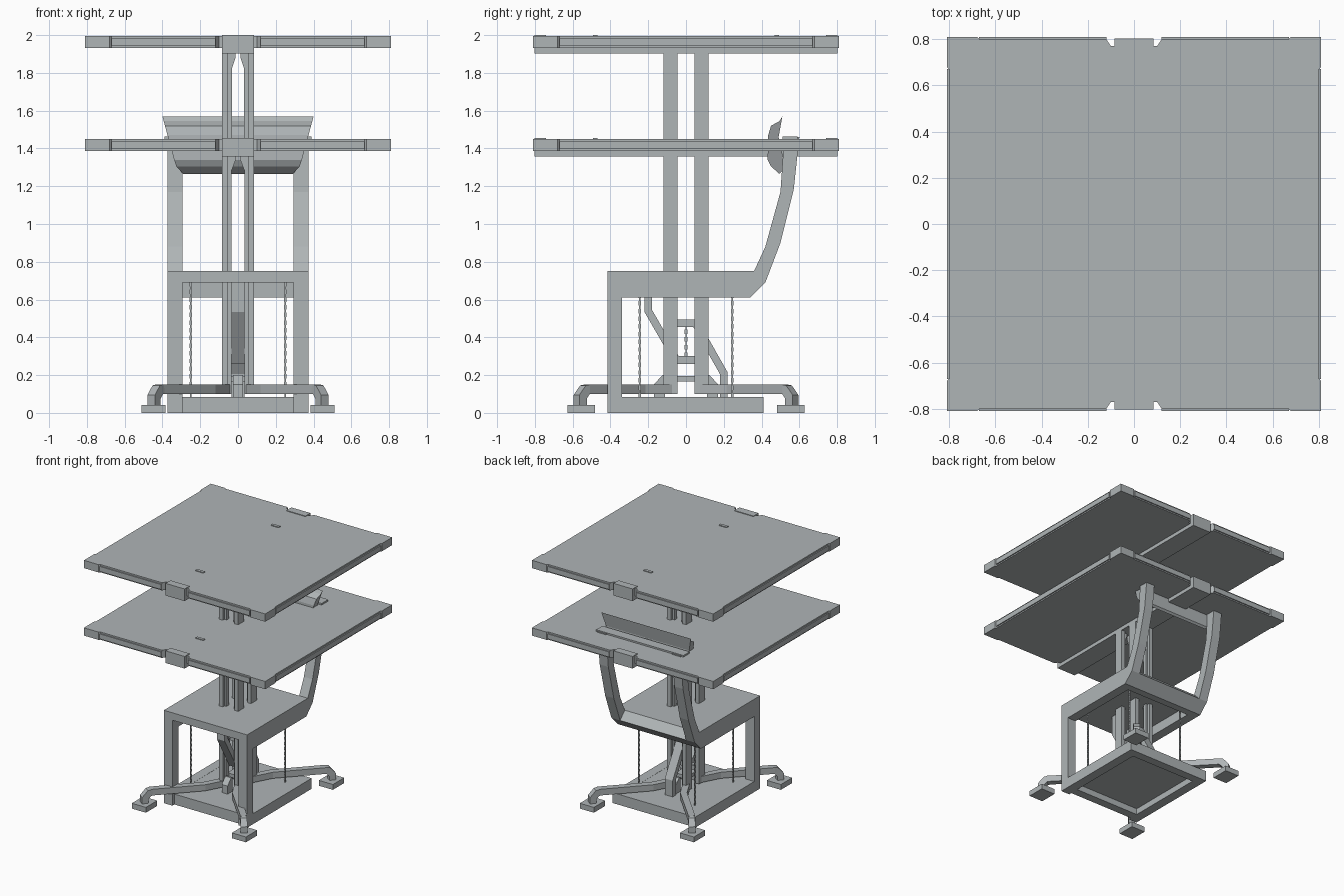
import bpy, bmesh
from mathutils import Vector

if "Cube" in bpy.data.objects:
    bpy.data.objects.remove(bpy.data.objects["Cube"])

grey = bpy.data.materials.new("blue_grey")
grey.diffuse_color = (0.43, 0.46, 0.47, 1)
grey.use_nodes = True
grey.node_tree.nodes["Principled BSDF"].inputs["Base Color"].default_value = grey.diffuse_color


def finish(name, bm):
    bmesh.ops.recalc_face_normals(bm, faces=bm.faces)
    me = bpy.data.meshes.new(name)
    bm.to_mesh(me)
    bm.free()
    me.materials.append(grey)
    ob = bpy.data.objects.new(name, me)
    bpy.context.collection.objects.link(ob)
    return ob


def add_box(bm, x0, x1, y0, y1, z0, z1):
    vs = bmesh.ops.create_cube(bm, size=1)["verts"]
    for v in vs:
        v.co = Vector(((x0 + x1) / 2 + v.co.x * (x1 - x0),
                       (y0 + y1) / 2 + v.co.y * (y1 - y0),
                       (z0 + z1) / 2 + v.co.z * (z1 - z0)))


def box(name, *lim):
    bm = bmesh.new()
    add_box(bm, *lim)
    return finish(name, bm)


def prism(name, pts, axis, lo, hi):
    """Extrude a 2D outline along an axis; the outline uses the other two axes in order."""
    bm = bmesh.new()
    rings = []
    for h in (lo, hi):
        ring = []
        for p in pts:
            c = list(p)
            c.insert("xyz".index(axis), h)
            ring.append(bm.verts.new(c))
        rings.append(ring)
    bm.faces.new(rings[0])
    bm.faces.new(rings[1])
    n = len(pts)
    for i in range(n):
        j = (i + 1) % n
        bm.faces.new((rings[0][i], rings[0][j], rings[1][j], rings[1][i]))
    return finish(name, bm)


def beam(name, path, side, w, h):
    """Sweep a mitred rectangle along a path; side(i) gives the width direction."""
    path = [Vector(p) for p in path]
    bm = bmesh.new()
    rings = []
    n = len(path)
    for i, p in enumerate(path):
        a = (p - path[i - 1]).normalized() if i else None
        b = (path[i + 1] - p).normalized() if i < n - 1 else None
        t = ((a or b) + (b or a)).normalized()
        k = 1 / max(0.5, t.dot(b or a))
        s = (side - t * side.dot(t)).normalized()
        u = t.cross(s) * h * k / 2
        s = s * w / 2
        rings.append([bm.verts.new(p + q) for q in (s + u, s - u, -s - u, u - s)])
    for r, q in zip(rings, rings[1:]):
        for j in range(4):
            k = (j + 1) % 4
            bm.faces.new((r[j], r[k], q[k], q[j]))
    bm.faces.new(rings[0])
    bm.faces.new(rings[-1])
    return finish(name, bm)


def chain(name, x, y, z0, z1):
    bm = bmesh.new()
    n = round((z1 - z0) / 0.02)
    d = (z1 - z0) / n
    for i in range(n):
        a, b = (0.007, 0.003) if i % 2 else (0.003, 0.007)
        add_box(bm, x - a, x + a, y - b, y + b, z0 + i * d, z0 + (i + 1.15) * d)
    return finish(name, bm)


# table tops: notched slab, raised edge strips, end clips, spine beam, pins
quad = [(0.8, 0.67), (0.81, 0.68), (0.81, 0.81), (0.68, 0.81),
        (0.67, 0.8), (0.12, 0.8), (0.1, 0.77)]
outline = quad + [(-x, y) for x, y in reversed(quad)]
outline += [(-x, -y) for x, y in quad] + [(x, -y) for x, y in reversed(quad)]
for label, top in (("upper", 1.995), ("lower", 1.45)):
    bot = top - 0.063
    prism(label + "_table_top", outline, "z", bot, top)
    for s in (-1, 1):
        ys = sorted((s * 0.795, s * 0.809))
        box(label + "_side_edge", *ys, -0.67, 0.67, bot + 0.01, top - 0.012)
        for x in (-1, 1):
            box(label + "_end_edge", *sorted((x * 0.12, x * 0.67)), *ys, bot + 0.01, top - 0.012)
        box(label + "_end_clip", -0.085, 0.085, *sorted((s * 0.74, s * 0.803)), top - 0.093, top + 0.005)
        box(label + "_pin", -0.035, 0.035, s * 0.48 - 0.012, s * 0.48 + 0.012, top - 0.01, top + 0.006)
    box(label + "_spine_beam", -0.085, 0.085, -0.78, 0.78, top - 0.093, bot + 0.002)

# central column: channel posts with tapered heads
for sx in (-1, 1):
    for sy in (-1, 1):
        box("column_post", *sorted((sx * 0.052, sx * 0.085)), *sorted((sy * 0.045, sy * 0.12)), 0.1, 1.93)
        for z0, z1, w in ((0.1, 1.36, 0.035), (1.44, 1.905, 0.032)):
            pts = [(0.053, z0), (w, z0), (w, z1 - 0.08), (0.012, z1 - 0.02), (0.012, z1), (0.053, z1)]
            prism("column_inner_strip", [(sx * x, z) for x, z in pts], "y",
                  *sorted((sy * 0.068, sy * 0.1)))

# chair: side frames, seat panel, bars
side = [(-0.415, 0), (-0.34, 0), (-0.34, 0.61), (0.34, 0.61), (0.42, 0.69), (0.5, 0.9),
        (0.57, 1.18), (0.6, 1.46), (0.52, 1.46), (0.5, 1.17), (0.42, 0.88), (0.36, 0.75), (-0.415, 0.75)]
for s in (-1, 1):
    prism("chair_side_frame", side, "x", *sorted((s * 0.295, s * 0.372)))
box("seat_panel", -0.296, 0.296, -0.415, 0.34, 0.69, 0.75)
prism("seat_rear_bar", [(0.28, 0.61), (0.34, 0.61), (0.42, 0.69), (0.36, 0.75), (0.28, 0.75)], "x", -0.296, 0.296)
box("back_cross_bar", -0.39, 0.39, 0.51, 0.59, 1.43, 1.463)

# backrest: curved profile, wider towards the top
prof = [(0.51, 1.57), (0.495, 1.545), (0.45, 1.52), (0.435, 1.47), (0.432, 1.34), (0.45, 1.305),
        (0.495, 1.265), (0.51, 1.28), (0.51, 1.37), (0.49, 1.46)]
rest = prism("backrest", prof, "x", -1, 1)
for v in rest.data.vertices:
    z = v.co.z
    w = 0.29 + (z - 1.265) * 0.9 if z < 1.31 else 0.33 + (z - 1.31) * 0.27
    v.co.x *= w

# base: rails, floor plate, hollow underside
for s in (-1, 1):
    box("base_rail", *sorted((s * 0.295, s * 0.372)), -0.345, 0.41, 0, 0.085)
box("base_plate", -0.296, 0.296, -0.39, 0.41, 0.05, 0.084)
box("base_front_bar", -0.296, 0.296, -0.39, -0.32, 0, 0.051)
box("base_rear_bar", -0.296, 0.296, 0.34, 0.41, 0, 0.051)

# tension arms and chains
X = Vector((1, 0, 0))
beam("seat_arm", [(0, -0.2, 0.69), (0, -0.2, 0.54), (0, -0.05, 0.28), (0, 0.045, 0.28)], X, 0.07, 0.04)
beam("base_arm", [(0, 0.2, 0.08), (0, 0.2, 0.21), (0, 0.05, 0.475), (0, -0.045, 0.475)], X, 0.07, 0.04)
chain("centre_chain", 0, 0, 0.295, 0.46)
for sx in (-1, 1):
    for sy in (-1, 1):
        chain("corner_chain", sx * 0.25, sy * 0.245, 0.08, 0.69)

# column foot: bracket, gussets, four splayed legs with pads
box("column_bracket", -0.055, 0.055, -0.06, 0.06, 0.165, 0.195)
for sy in (-1, 1):
    prism("column_gusset", [(sy * 0.11, 0.2), (sy * 0.125, 0.2), (sy * 0.17, 0.15), (sy * 0.17, 0.085), (sy * 0.11, 0.085)],
          "x", -0.026, 0.026)
    for sx in (-1, 1):
        path = [(0.06, 0.08), (0.14, 0.23), (0.42, 0.525)]
        beam("splayed_leg", [(sx * x, sy * y, 0.126) for x, y in path], Vector((0, 0, 1)), 0.05, 0.05)
        drop = [(0.41, 0.515, 0.126), (0.425, 0.535, 0.122), (0.445, 0.56, 0.085), (0.445, 0.56, 0.03)]
        beam("leg_drop", [(sx * x, sy * y, z) for x, y, z in drop],
             Vector((sx * 0.8, -sy * 0.6, 0)), 0.05, 0.05)
        box("foot_pad", sx * 0.447 - 0.063, sx * 0.447 + 0.063, sy * 0.555 - 0.072, sy * 0.555 + 0.072, 0, 0.043)
